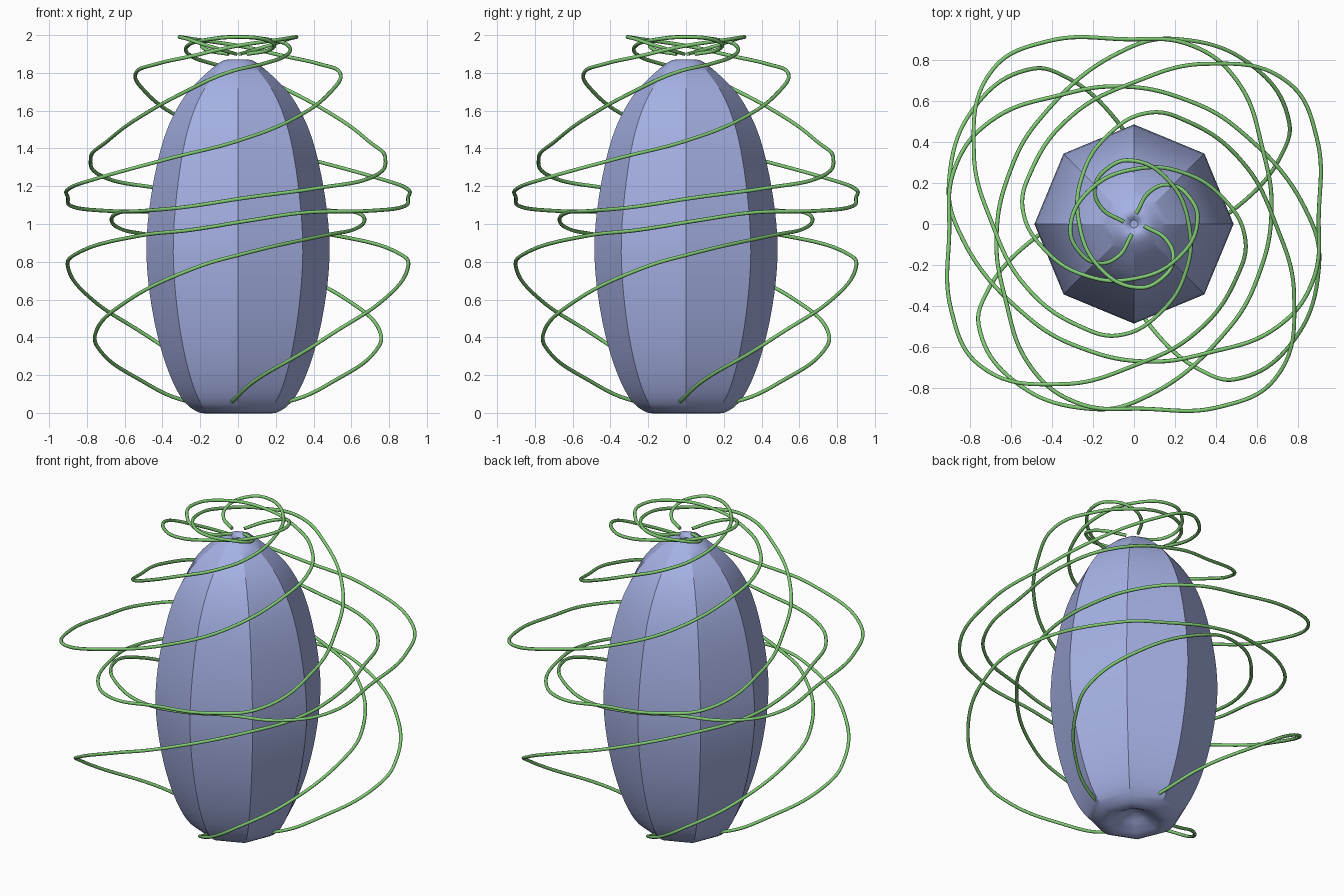
import bpy
import bmesh
import math
from mathutils import Matrix, Vector

SIDES = 8
VINES = 4
VINE_RADIUS = 0.01
PROFILE_STEPS = 4

default_cube = bpy.data.objects.get("Cube")
if default_cube:
    bpy.data.objects.remove(default_cube, do_unlink=True)


def make_material(name, colour):
    material = bpy.data.materials.new(name)
    material.use_nodes = True
    material.diffuse_color = colour
    material.node_tree.nodes["Principled BSDF"].inputs["Base Color"].default_value = colour
    return material


def shade(obj, degrees):
    bpy.ops.object.select_all(action="DESELECT")
    obj.select_set(True)
    bpy.context.view_layer.objects.active = obj
    bpy.ops.object.shade_smooth_by_angle(angle=math.radians(degrees))


def smooth_profile(points):
    """Round off a profile with a cubic that passes through every point."""
    points = [Vector(p) for p in points]
    padded = [points[0]] + points + [points[-1]]
    result = []
    for before, start, end, after in zip(padded, padded[1:], padded[2:], padded[3:]):
        leave, arrive = (end - before) / 2, (after - start) / 2
        for step in range(PROFILE_STEPS):
            t = step / PROFILE_STEPS
            ease = t * t * (3 - 2 * t)
            result.append(start.lerp(end, ease) + leave * t * (1 - t) ** 2 - arrive * t * t * (1 - t))
    return result + [points[-1]]


def make_lathe(name, profile, material):
    """Spin a (radius, height) profile that begins and ends near the axis."""
    bm = bmesh.new()
    rings = []
    for radius, height in profile:
        ring = []
        for i in range(SIDES):
            turn = math.tau * i / SIDES
            ring.append(bm.verts.new((radius * math.cos(turn), radius * math.sin(turn), height)))
        rings.append(ring)
    for low, high in zip(rings, rings[1:]):
        for i in range(SIDES):
            j = (i + 1) % SIDES
            bm.faces.new((low[i], low[j], high[j], high[i]))
    bm.faces.new(reversed(rings[0]))
    bm.faces.new(rings[-1])
    bmesh.ops.recalc_face_normals(bm, faces=bm.faces)
    mesh = bpy.data.meshes.new(name)
    bm.to_mesh(mesh)
    bm.free()
    obj = bpy.data.objects.new(name, mesh)
    bpy.context.collection.objects.link(obj)
    mesh.materials.append(material)
    shade(obj, 30)


def make_vine(name, path, turn, material):
    """Sweep a round section along a smooth path turned about the z axis."""
    curve = bpy.data.curves.new(name, "CURVE")
    curve.dimensions = "3D"
    curve.resolution_u = 10
    curve.bevel_depth = VINE_RADIUS
    curve.bevel_resolution = 2
    curve.use_fill_caps = True
    spline = curve.splines.new("BEZIER")
    spline.bezier_points.add(len(path) - 1)
    rotation = Matrix.Rotation(turn, 3, "Z")
    for point, position in zip(spline.bezier_points, path):
        point.co = rotation @ Vector(position)
        point.handle_left_type = point.handle_right_type = "AUTO"
    curve.materials.append(material)
    obj = bpy.data.objects.new(name, curve)
    bpy.context.collection.objects.link(obj)
    bpy.ops.object.select_all(action="DESELECT")
    obj.select_set(True)
    bpy.context.view_layer.objects.active = obj
    bpy.ops.object.convert(target="MESH")
    shade(bpy.context.object, 60)


pod_blue = make_material("periwinkle blue", (0.38, 0.44, 0.78, 1))
vine_green = make_material("leaf green", (0.22, 0.6, 0.18, 1))

# Faceted pod, dented at the bottom and slightly at the tip
pod_profile = [
    (0.02, 0.07), (0.06, 0.055), (0.12, 0.02), (0.2, 0), (0.3, 0.08),
    (0.39, 0.28), (0.455, 0.55), (0.485, 0.85), (0.46, 1.15),
    (0.39, 1.46), (0.28, 1.68), (0.13, 1.83), (0.06, 1.87), (0.02, 1.85),
]
make_lathe("pod", smooth_profile(pod_profile), pod_blue)

# One vine from the base, once round the pod and more, curling in over the tip
vine_path = [
    (-0.05, -0.1, 0.04), (-0.02, -0.3, 0.07), (0.09, -0.51, 0.17),
    (0.36, -0.73, 0.33), (0.5, -0.755, 0.42), (0.76, -0.59, 0.59),
    (0.9, -0.22, 0.77), (0.86, 0.02, 0.84), (0.51, 0.46, 0.94),
    (0.24, 0.61, 0.97), (-0.07, 0.67, 1.02), (-0.35, 0.63, 1.06),
    (-0.7, 0.5, 1.07), (-0.87, 0.28, 1.09), (-0.9, -0.05, 1.14),
    (-0.89, -0.42, 1.19), (-0.75, -0.69, 1.24), (-0.35, -0.78, 1.35),
    (0, -0.69, 1.44), (0.3, -0.53, 1.56), (0.5, -0.26, 1.71),
    (0.54, -0.06, 1.8), (0.42, 0.14, 1.85), (0.24, 0.25, 1.89),
    (0.02, 0.27, 1.94), (-0.21, 0.17, 1.975), (-0.31, -0.02, 1.99),
    (-0.27, -0.13, 1.98), (-0.18, -0.19, 1.95), (-0.08, -0.16, 1.92),
    (-0.01, -0.05, 1.9),
]
for i in range(VINES):
    make_vine(f"vine_{i + 1}", vine_path, math.tau * i / VINES, vine_green)
